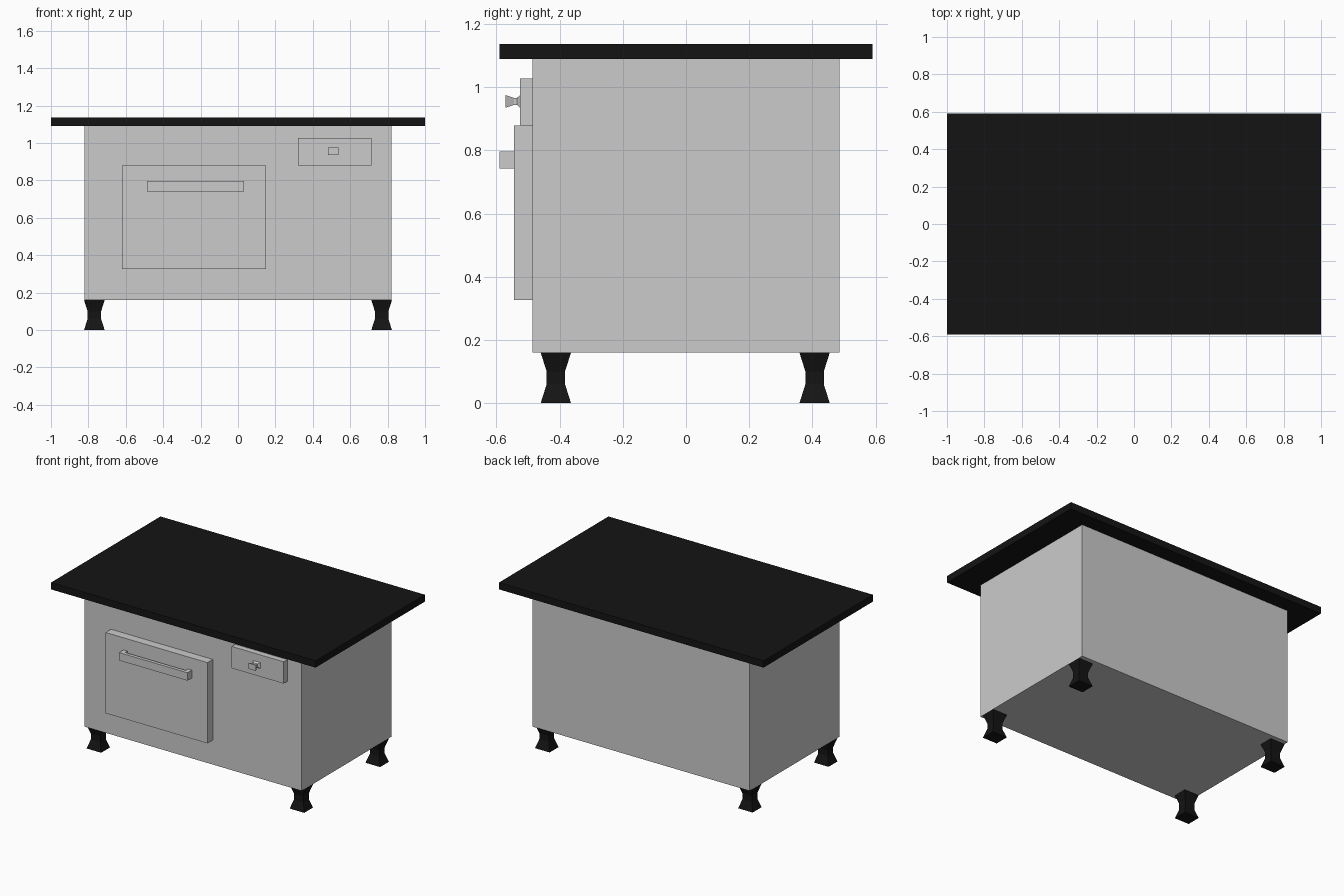
import bpy, bmesh
from mathutils import Matrix, Vector

if "Cube" in bpy.data.objects:
    bpy.data.objects.remove(bpy.data.objects["Cube"])


def material(name, value):
    m = bpy.data.materials.new(name)
    m.diffuse_color = (value, value, value, 1)
    m.use_nodes = True
    m.node_tree.nodes["Principled BSDF"].inputs["Base Color"].default_value = m.diffuse_color
    return m


black = material("black_paint", 0.007)
metal = material("handle_metal", 0.56)


def finish(name, bm, mat=None):
    bmesh.ops.recalc_face_normals(bm, faces=bm.faces)
    me = bpy.data.meshes.new(name)
    bm.to_mesh(me)
    bm.free()
    ob = bpy.data.objects.new(name, me)
    bpy.context.collection.objects.link(ob)
    if mat:
        me.materials.append(mat)
    return ob


def box(name, x, y, z, mat=None):
    """Box from (min, max) ranges on each axis."""
    bm = bmesh.new()
    centre = Vector([(a + b) / 2 for a, b in (x, y, z)])
    size = [b - a for a, b in (x, y, z)]
    bmesh.ops.create_cube(bm, size=1, matrix=Matrix.Translation(centre) @ Matrix.Diagonal((*size, 1)))
    return finish(name, bm, mat)


def waisted(name, sections, matrix, mat):
    """Four-sided loft through (height, half width, half depth) sections."""
    bm = bmesh.new()
    rings = [[bm.verts.new(matrix @ Vector((sx * w, sy * d, h)))
              for sx, sy in ((-1, -1), (1, -1), (1, 1), (-1, 1))] for h, w, d in sections]
    for a, b in zip(rings, rings[1:]):
        for i in range(4):
            j = (i + 1) % 4
            bm.faces.new((a[i], a[j], b[j], b[i]))
    bm.faces.new(rings[0])
    bm.faces.new(rings[-1])
    return finish(name, bm, mat)


# Cabinet and worktop
box("cabinet_body", (-0.822, 0.822), (-0.486, 0.486), (0.16, 1.09))
box("worktop", (-1, 1), (-0.591, 0.591), (1.09, 1.137), black)

# Oven door and drawer fronts
box("oven_door", (-0.62, 0.15), (-0.544, -0.486), (0.327, 0.879))
box("drawer_front", (0.32, 0.713), (-0.525, -0.486), (0.879, 1.028))

# Door handle: U-shaped profile extruded upwards
bm = bmesh.new()
outline = [(-0.486, -0.544), (-0.486, -0.591), (0.032, -0.591), (0.032, -0.544),
           (0.002, -0.544), (0.002, -0.568), (-0.456, -0.568), (-0.456, -0.544)]
face = bm.faces.new([bm.verts.new((x, y, 0.742)) for x, y in outline])
ext = bmesh.ops.extrude_face_region(bm, geom=[face], use_keep_orig=True)
bmesh.ops.translate(bm, vec=(0, 0, 0.054),
                    verts=[v for v in ext["geom"] if isinstance(v, bmesh.types.BMVert)])
finish("door_handle", bm, metal)

# Drawer knob, pointing forward
facing = Matrix.Translation((0.508, -0.525, 0.955)) @ Matrix.Rotation(1.5707963, 4, 'X')
waisted("drawer_knob", [(0, 0.028, 0.02), (0.01, 0.015, 0.011), (0.02, 0.015, 0.011),
                        (0.046, 0.028, 0.02)], facing, metal)

# Feet with a narrow waist
foot = [(0, 0.055, 0.048), (0.06, 0.036, 0.029), (0.1, 0.036, 0.029), (0.16, 0.055, 0.048)]
for side, x in (("left", -0.768), ("right", 0.768)):
    for end, y in (("front", -0.412), ("back", 0.407)):
        waisted(f"{end}_{side}_foot", foot, Matrix.Translation((x, y, 0)), black)
